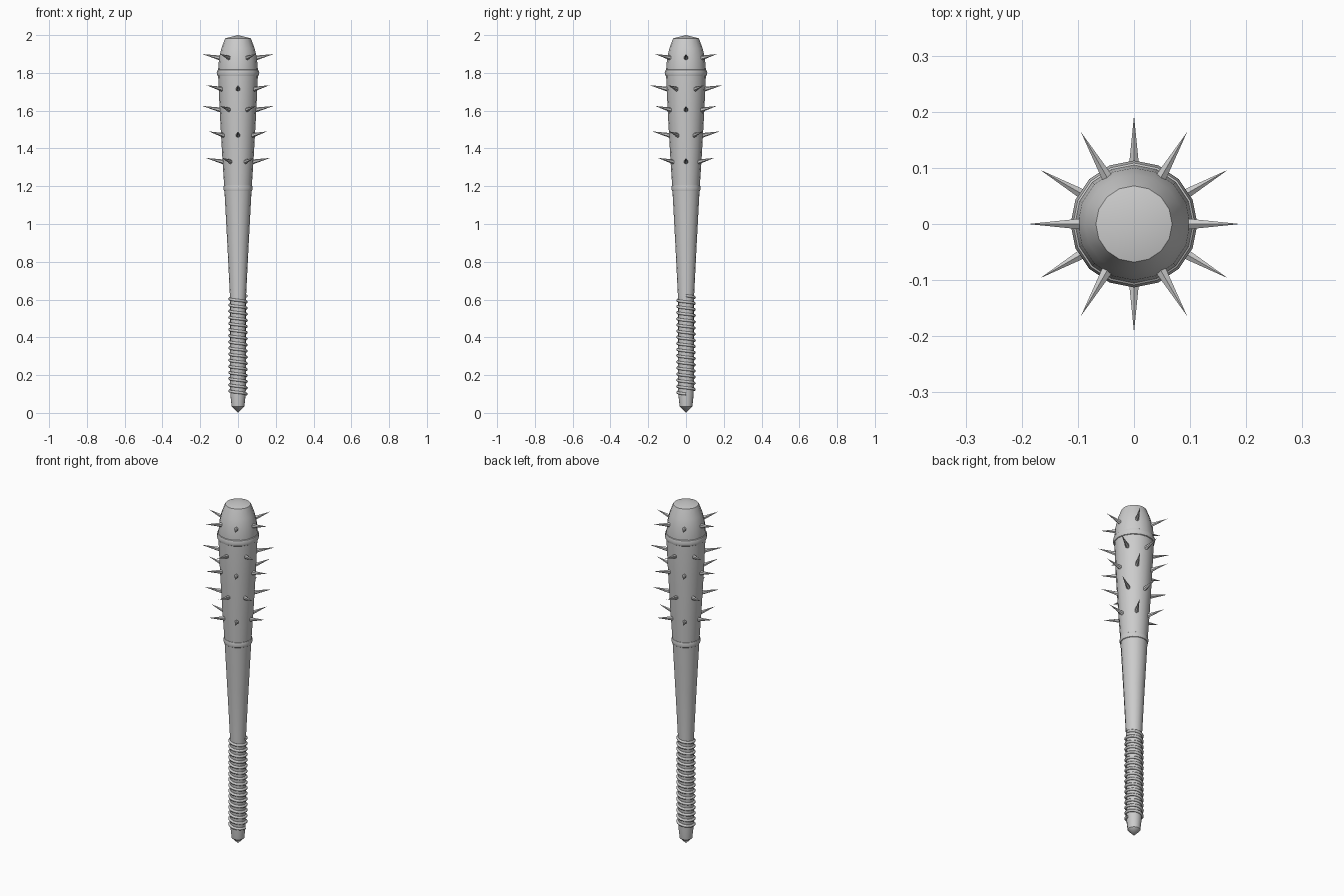
import bpy, bmesh, math
from mathutils import Vector

cube = bpy.data.objects.get("Cube")
if cube:
    bpy.data.objects.remove(cube, do_unlink=True)

grey = bpy.data.materials.new("plain grey")
grey.use_nodes = True
grey.diffuse_color = (0.6, 0.6, 0.6, 1)
grey.node_tree.nodes["Principled BSDF"].inputs["Base Color"].default_value = (0.6, 0.6, 0.6, 1)

SIDES = 16
BODY = [(0, 0), (0.034, 0.035), (0.041, 0.1), (0.042, 0.6), (0.057, 0.9), (0.073, 1.2),
        (0.083, 1.35), (0.097, 1.6), (0.105, 1.78), (0.105, 1.82), (0.1, 1.88),
        (0.088, 1.93), (0.068, 1.983), (0, 2)]


def finish(bm, name, smooth=35):
    bmesh.ops.recalc_face_normals(bm, faces=bm.faces)
    mesh = bpy.data.meshes.new(name)
    bm.to_mesh(mesh)
    bm.free()
    mesh.materials.append(grey)
    obj = bpy.data.objects.new(name, mesh)
    bpy.context.collection.objects.link(obj)
    if smooth:
        bpy.ops.object.select_all(action='DESELECT')
        obj.select_set(True)
        bpy.context.view_layer.objects.active = obj
        bpy.ops.object.shade_smooth_by_angle(angle=math.radians(smooth))
    return obj


def lathe(name, profile, closed=False):
    """Spin a (radius, height) profile round the z axis."""
    bm = bmesh.new()
    verts = [bm.verts.new((r, 0, z)) for r, z in profile]
    pairs = list(zip(verts, verts[1:]))
    if closed:
        pairs.append((verts[-1], verts[0]))
    edges = [bm.edges.new(p) for p in pairs]
    bmesh.ops.spin(bm, geom=verts + edges, cent=(0, 0, 0), axis=(0, 0, 1),
                   angle=math.tau, steps=SIDES, use_duplicate=False)
    bmesh.ops.remove_doubles(bm, verts=bm.verts, dist=0.0005)
    return finish(bm, name)


def band(name, radius, z, depth, half_height):
    """Rounded ring with an oval cross-section."""
    angles = [math.tau * i / 8 for i in range(8)]
    lathe(name, [(radius - depth + depth * math.cos(a), z + half_height * math.sin(a))
                 for a in angles], closed=True)


def body_radius(z):
    for (r0, z0), (r1, z1) in zip(BODY, BODY[1:]):
        if z0 <= z <= z1:
            return r0 + (r1 - r0) * (z - z0) / (z1 - z0)


# Wooden body and its two bands
lathe("club_body", BODY)
band("upper_band", 0.113, 1.8, 0.015, 0.022)
band("lower_band", 0.078, 1.19, 0.012, 0.02)

# Staggered rows of spikes: base height, tip radius, first angle
ROWS = [(1.88, 0.189, 0), (1.715, 0.193, 30), (1.605, 0.189, 0),
        (1.47, 0.178, 30), (1.33, 0.172, 0)]
for row, (z, reach, first) in enumerate(ROWS, 1):
    bm = bmesh.new()
    for k in range(6):
        a = math.radians(first + 60 * k)
        out = Vector((math.cos(a), math.sin(a), 0))
        side = Vector((-out.y, out.x, 0))
        base = out * (body_radius(z) - 0.012) + Vector((0, 0, z - 0.003))
        tip = bm.verts.new(out * reach + Vector((0, 0, z + 0.02)))
        rim = []
        for i in range(6):
            t = math.tau * i / 6
            rim.append(bm.verts.new(base + side * 0.012 * math.sin(t)
                                    + Vector((0, 0, 0.014 * math.cos(t)))))
        bm.faces.new(rim)
        for i in range(6):
            bm.faces.new((rim[i], rim[(i + 1) % 6], tip))
    finish(bm, f"spike_row_{row}", smooth=0)

# Cord wound round the grip
TURNS, STEPS, CORD = 16, 16, 0.008
bm = bmesh.new()
previous = None
for i in range(TURNS * STEPS + 1):
    a = math.tau * i / STEPS
    z = 0.62 - 0.52 * i / (TURNS * STEPS)
    ring = []
    for j in range(6):
        t = math.tau * j / 6
        r = 0.044 + CORD * math.cos(t)
        ring.append(bm.verts.new((r * math.cos(a), r * math.sin(a), z + CORD * math.sin(t))))
    if previous:
        for j in range(6):
            n = (j + 1) % 6
            bm.faces.new((previous[j], previous[n], ring[n], ring[j]))
    else:
        bm.faces.new(ring)
    previous = ring
bm.faces.new(previous)
finish(bm, "grip_cord", smooth=65)
